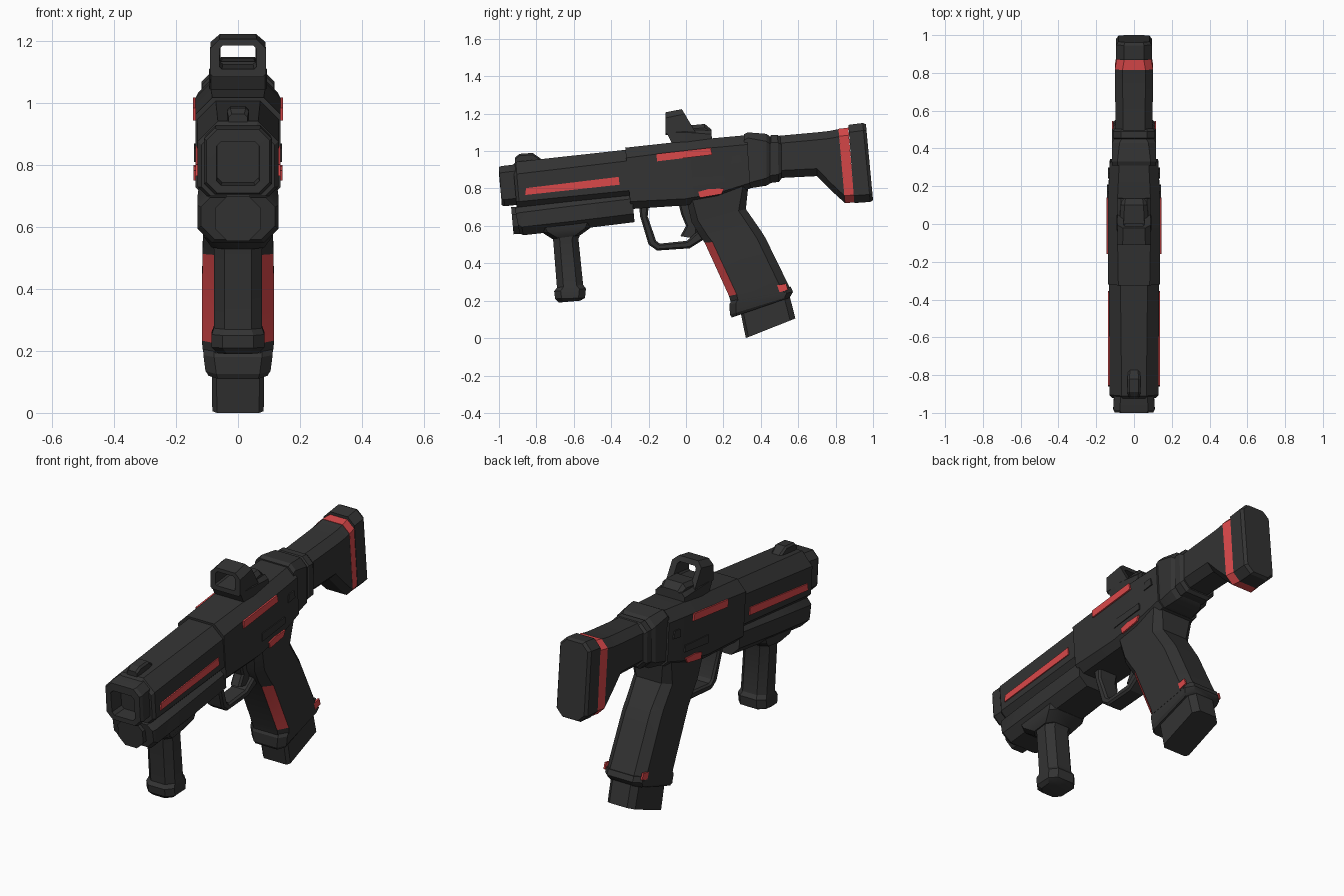
import bpy, bmesh, math
from mathutils import Vector


def material(name, rgb):
    m = bpy.data.materials.new(name)
    m.diffuse_color = (*rgb, 1)
    return m


DARK = material("charcoal", (0.033, 0.033, 0.033))
RED = material("red", (0.70, 0.065, 0.068))


def finish(name, bm, mat, red_rule=None):
    bmesh.ops.recalc_face_normals(bm, faces=bm.faces)
    if red_rule:
        for f in bm.faces:
            f.material_index = 1 if red_rule(f.calc_center_median(), f.normal) else 0
    me = bpy.data.meshes.new(name)
    bm.to_mesh(me)
    bm.free()
    me.materials.append(mat)
    if red_rule:
        me.materials.append(RED)
    ob = bpy.data.objects.new(name, me)
    bpy.context.collection.objects.link(ob)
    bpy.context.view_layer.objects.active = ob
    ob.select_set(True)
    bpy.ops.object.shade_smooth_by_angle(angle=math.radians(28))
    ob.select_set(False)
    return ob


def loft(name, sections, mat=DARK, closed=False, red_rule=None):
    """Skin octagons; each section = (ay, az, by, bz, half width, chamfer at a, chamfer at b)."""
    bm = bmesh.new()
    rings = []
    for ay, az, by, bz, w, ca, cb in sections:
        a, b = Vector((0, ay, az)), Vector((0, by, bz))
        d = (b - a).normalized()
        half = [(w - ca, a), (w, a + d * ca), (w, b - d * cb), (w - cb, b)]
        pts = [p + Vector((x, 0, 0)) for x, p in half]
        pts += [p - Vector((x, 0, 0)) for x, p in reversed(half)]
        rings.append([bm.verts.new(p) for p in pts])
    n = len(rings)
    for i in range(n if closed else n - 1):
        r, s = rings[i], rings[(i + 1) % n]
        for j in range(8):
            k = (j + 1) % 8
            bm.faces.new((r[j], r[k], s[k], s[j]))
    if not closed:
        bm.faces.new(rings[0])
        bm.faces.new(rings[-1])
    return finish(name, bm, mat, red_rule)


def plates(name, pts, x0, x1, mat=RED):
    """Matching thin plates on both sides from a yz outline."""
    bm = bmesh.new()
    for s in (1, -1):
        inner = [bm.verts.new((s * x0, y, z)) for y, z in pts]
        outer = [bm.verts.new((s * x1, y, z)) for y, z in pts]
        bm.faces.new(inner)
        bm.faces.new(outer)
        for i in range(len(pts)):
            j = (i + 1) % len(pts)
            bm.faces.new((inner[i], inner[j], outer[j], outer[i]))
    return finish(name, bm, mat)


# Muzzle with recessed square bore
loft("muzzle", [
    (-0.88, 0.715, -0.90, 0.93, 0.105, 0.035, 0.035),
    (-0.97, 0.705, -0.985, 0.92, 0.11, 0.035, 0.035),
    (-0.985, 0.71, -1.0, 0.915, 0.102, 0.035, 0.035),
    (-0.985, 0.735, -1.0, 0.875, 0.07, 0.015, 0.015),
    (-0.90, 0.745, -0.91, 0.88, 0.065, 0.015, 0.015)])

# Upper handguard and front sight bump
loft("handguard", [
    (-0.905, 0.70, -0.925, 0.925, 0.118, 0.03, 0.06),
    (-0.89, 0.70, -0.91, 0.942, 0.13, 0.03, 0.065),
    (-0.29, 0.76, -0.31, 1.008, 0.132, 0.03, 0.06)])
loft("front_sight", [
    (-0.91, 0.90, -0.915, 0.965, 0.03, 0.005, 0.01),
    (-0.89, 0.90, -0.89, 0.985, 0.035, 0.005, 0.01),
    (-0.82, 0.90, -0.82, 0.99, 0.035, 0.005, 0.01),
    (-0.77, 0.90, -0.77, 0.955, 0.03, 0.005, 0.01)])

# Lower rail, round light under the barrel, and grip mount
loft("lower_rail", [
    (-0.89, 0.56, -0.915, 0.695, 0.12, 0.045, 0.03),
    (-0.87, 0.55, -0.895, 0.70, 0.13, 0.045, 0.03),
    (-0.60, 0.58, -0.62, 0.735, 0.13, 0.045, 0.03),
    (-0.275, 0.62, -0.29, 0.775, 0.125, 0.045, 0.03)])
loft("under_light", [
    (-0.85, 0.56, -0.865, 0.70, 0.075, 0.04, 0.04),
    (-0.922, 0.555, -0.935, 0.70, 0.075, 0.04, 0.04)])
loft("foregrip_mount", [
    (-0.79, 0.60, -0.49, 0.64, 0.115, 0.03, 0.03),
    (-0.77, 0.565, -0.51, 0.59, 0.11, 0.03, 0.03),
    (-0.715, 0.53, -0.565, 0.55, 0.085, 0.03, 0.03)])

# Vertical foregrip
loft("foregrip", [
    (-0.72, 0.57, -0.56, 0.57, 0.08, 0.035, 0.035),
    (-0.71, 0.52, -0.575, 0.53, 0.078, 0.035, 0.035),
    (-0.69, 0.27, -0.55, 0.285, 0.078, 0.035, 0.035),
    (-0.705, 0.25, -0.535, 0.265, 0.085, 0.035, 0.035),
    (-0.70, 0.21, -0.54, 0.215, 0.085, 0.035, 0.035),
    (-0.68, 0.19, -0.565, 0.20, 0.065, 0.03, 0.03)])

# Receiver and its rear housing
loft("receiver", [
    (-0.295, 0.69, -0.325, 1.018, 0.138, 0.04, 0.055),
    (0.0, 0.71, -0.03, 1.05, 0.138, 0.035, 0.05),
    (0.17, 0.74, 0.14, 1.068, 0.137, 0.035, 0.05),
    (0.345, 0.80, 0.325, 1.085, 0.128, 0.03, 0.05)])
loft("rear_housing", [
    (0.32, 0.80, 0.31, 1.09, 0.116, 0.03, 0.03),
    (0.335, 0.80, 0.33, 1.10, 0.118, 0.03, 0.03),
    (0.43, 0.815, 0.43, 1.092, 0.116, 0.04, 0.04),
    (0.455, 0.83, 0.46, 1.07, 0.10, 0.04, 0.04)])
loft("stock_collar", [
    (0.44, 0.835, 0.44, 1.06, 0.10, 0.035, 0.035),
    (0.455, 0.83, 0.455, 1.085, 0.11, 0.04, 0.04),
    (0.495, 0.835, 0.49, 1.085, 0.11, 0.04, 0.04),
    (0.51, 0.85, 0.51, 1.07, 0.098, 0.035, 0.035)])

# Stock arm, red band and butt pad
loft("stock_arm", [
    (0.48, 0.855, 0.48, 1.08, 0.097, 0.04, 0.04),
    (0.70, 0.866, 0.70, 1.10, 0.10, 0.04, 0.04),
    (0.775, 0.79, 0.765, 1.107, 0.10, 0.04, 0.04),
    (0.85, 0.722, 0.815, 1.117, 0.10, 0.04, 0.04)])
loft("stock_band", [
    (0.85, 0.722, 0.815, 1.119, 0.101, 0.04, 0.04),
    (0.90, 0.725, 0.868, 1.125, 0.092, 0.04, 0.04)], RED)
loft("butt_pad", [
    (0.90, 0.722, 0.868, 1.14, 0.094, 0.04, 0.04),
    (0.985, 0.728, 0.945, 1.15, 0.094, 0.04, 0.04),
    (1.0, 0.738, 0.962, 1.143, 0.082, 0.035, 0.035)])

# Pistol grip: front chamfers between the section lines are red
loft("grip", [
    (0.0, 0.75, 0.335, 0.83, 0.125, 0.03, 0.03),
    (0.03, 0.62, 0.32, 0.69, 0.115, 0.035, 0.04),
    (0.075, 0.545, 0.40, 0.575, 0.113, 0.04, 0.045),
    (0.10, 0.51, 0.425, 0.535, 0.115, 0.042, 0.045),
    (0.23, 0.225, 0.545, 0.29, 0.117, 0.042, 0.045),
    (0.24, 0.19, 0.565, 0.25, 0.113, 0.04, 0.04)],
    red_rule=lambda c, n: 0.23 < c.z < 0.5 and 0.4 < abs(n.x) < 0.92 and n.y < 0)
loft("grip_collar", [
    (0.245, 0.205, 0.56, 0.275, 0.112, 0.035, 0.035),
    (0.232, 0.18, 0.572, 0.247, 0.112, 0.035, 0.035),
    (0.235, 0.125, 0.56, 0.225, 0.105, 0.035, 0.035),
    (0.245, 0.11, 0.55, 0.215, 0.095, 0.03, 0.03)])
loft("magazine_base", [
    (0.285, 0.17, 0.545, 0.26, 0.085, 0.015, 0.03),
    (0.32, 0.0, 0.585, 0.105, 0.083, 0.015, 0.03)])

# Trigger guard (swept along its bend) and trigger
loft("trigger_guard", [
    (-0.25, 0.70, -0.20, 0.70, 0.06, 0.01, 0.01),
    (-0.245, 0.65, -0.205, 0.65, 0.055, 0.01, 0.01),
    (-0.20, 0.50, -0.16, 0.52, 0.05, 0.01, 0.01),
    (-0.155, 0.468, -0.14, 0.505, 0.05, 0.01, 0.01),
    (0.02, 0.48, 0.005, 0.52, 0.05, 0.01, 0.01),
    (0.10, 0.53, 0.06, 0.57, 0.055, 0.01, 0.01)])
loft("trigger", [
    (-0.04, 0.72, 0.04, 0.72, 0.04, 0.01, 0.01),
    (-0.025, 0.66, 0.04, 0.66, 0.035, 0.01, 0.01),
    (0.0, 0.60, 0.06, 0.60, 0.03, 0.01, 0.01),
    (-0.03, 0.545, 0.06, 0.53, 0.03, 0.01, 0.01)])

# Reflex sight: base, rear housing and open frame
loft("sight_base", [
    (-0.065, 1.02, -0.11, 1.11, 0.088, 0.01, 0.01),
    (0.0, 1.02, 0.0, 1.115, 0.093, 0.01, 0.015),
    (0.14, 1.04, 0.135, 1.11, 0.088, 0.01, 0.02)])
loft("sight_housing", [
    (0.0, 1.08, 0.0, 1.135, 0.075, 0.01, 0.02),
    (0.10, 1.08, 0.10, 1.145, 0.07, 0.01, 0.02),
    (0.138, 1.07, 0.136, 1.115, 0.06, 0.01, 0.015)])
loft("sight_frame", [
    (-0.11, 1.085, -0.11, 1.207, 0.09, 0.01, 0.03),
    (0.06, 1.085, -0.022, 1.224, 0.088, 0.01, 0.03),
    (0.03, 1.13, -0.012, 1.197, 0.056, 0.008, 0.012),
    (-0.11, 1.11, -0.11, 1.187, 0.06, 0.008, 0.012)], closed=True)

# Red side strips
plates("handguard_strip", [(-0.86, 0.765), (-0.355, 0.82), (-0.36, 0.862), (-0.855, 0.802)], 0.128, 0.137)
plates("receiver_strip", [(-0.155, 0.945), (0.14, 0.98), (0.132, 1.018), (-0.158, 0.985)], 0.137, 0.146)
plates("selector_strip", [(0.075, 0.75), (0.19, 0.77), (0.205, 0.80), (0.12, 0.797), (0.065, 0.782)], 0.135, 0.144)
plates("grip_button", [(0.50, 0.245), (0.545, 0.258), (0.535, 0.292), (0.487, 0.282)], 0.108, 0.117)

# Dark receiver details: side panel and bolt stop
plates("side_panel", [(0.01, 0.81), (0.21, 0.835), (0.205, 0.87), (0.01, 0.855)], 0.134, 0.142, DARK)
plates("bolt_stop", [(0.24, 0.93), (0.30, 0.94), (0.29, 0.98), (0.245, 0.975)], 0.128, 0.137, DARK)
